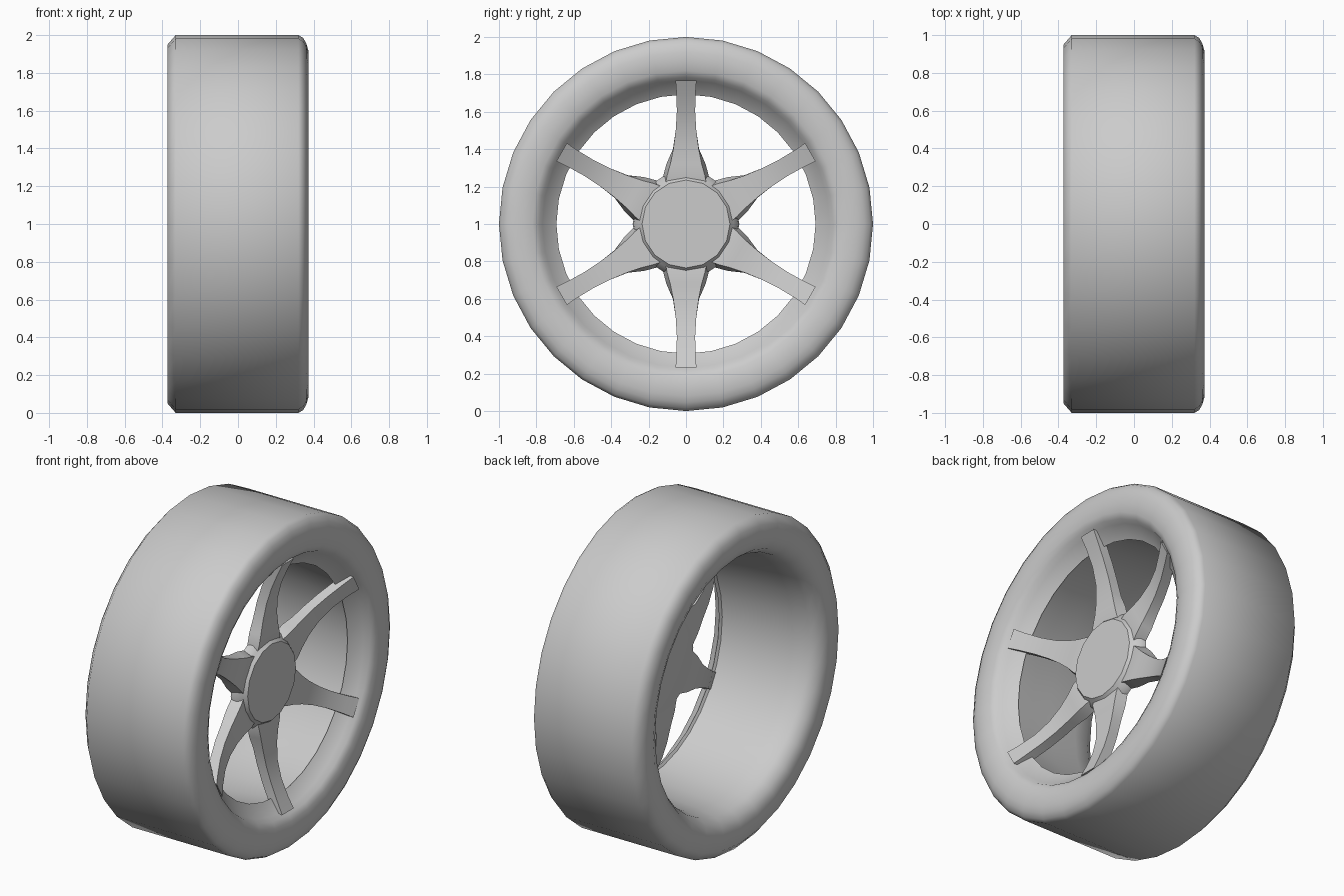
import bpy, bmesh
from math import sin, cos, tau, radians

if "Cube" in bpy.data.objects:
    bpy.data.objects.remove(bpy.data.objects["Cube"])


def finish(bm, name, angle):
    bmesh.ops.recalc_face_normals(bm, faces=bm.faces)
    mesh = bpy.data.meshes.new(name)
    bm.to_mesh(mesh)
    bm.free()
    ob = bpy.data.objects.new(name, mesh)
    ob.location.z = 1
    bpy.context.collection.objects.link(ob)
    bpy.ops.object.select_all(action='DESELECT')
    ob.select_set(True)
    bpy.context.view_layer.objects.active = ob
    bpy.ops.object.shade_smooth_by_angle(angle=radians(angle))
    return ob


def lathe(name, profile, sides, closed, angle):
    """Turn (x, radius) points around the x axis; open profiles get end caps."""
    bm = bmesh.new()
    rings = [[bm.verts.new((x, r * sin(tau * i / sides), r * cos(tau * i / sides)))
              for i in range(sides)] for x, r in profile]
    pairs = list(zip(rings, rings[1:]))
    if closed:
        pairs.append((rings[-1], rings[0]))
    else:
        bm.faces.new(rings[0])
        bm.faces.new(rings[-1])
    for a, b in pairs:
        for i in range(sides):
            j = (i + 1) % sides
            bm.faces.new((a[i], a[j], b[j], b[i]))
    return finish(bm, name, angle)


# Tyre with its inner rim barrel, one closed section
lathe("tyre_and_rim", [
    (-0.33, 1.0), (0.32, 1.0), (0.345, 0.985), (0.362, 0.955), (0.372, 0.92),
    (0.372, 0.87), (0.365, 0.82), (0.347, 0.785), (0.315, 0.768), (0.26, 0.693),
    (0.25, 0.71), (0.14, 0.72), (0.0, 0.735), (-0.2, 0.75), (-0.30, 0.765),
    (-0.35, 0.80), (-0.373, 0.85), (-0.373, 0.95)], 32, True, 50)

# Hub with a flat cap
lathe("hub", [(0.145, 0.25), (0.15, 0.285), (0.18, 0.28), (0.205, 0.255),
              (0.23, 0.235)], 16, False, 40)

# Six dished spokes: radius, half width, front x, back x, back widening
stations = [(0.20, 0.112, 0.205, 0.15, 1.0), (0.255, 0.102, 0.215, 0.15, 1.2),
            (0.32, 0.084, 0.215, 0.15, 1.25), (0.40, 0.068, 0.218, 0.152, 1.03),
            (0.50, 0.055, 0.232, 0.167, 1.0), (0.60, 0.049, 0.261, 0.196, 1.0),
            (0.70, 0.051, 0.305, 0.24, 1.0), (0.768, 0.056, 0.34, 0.275, 1.0)]
for k in range(6):
    bm = bmesh.new()
    c, s = cos(tau * k / 6), sin(tau * k / 6)
    rings = []
    for r, w, front, back, widen in stations:
        wb = w * widen
        section = [(front, w), (front, -w), (back, -wb), (back, wb)]
        rings.append([bm.verts.new((x, r * s + y * c, r * c - y * s)) for x, y in section])
    for a, b in zip(rings, rings[1:]):
        for i in range(4):
            j = (i + 1) % 4
            bm.faces.new((a[i], a[j], b[j], b[i]))
    bm.faces.new(rings[0])
    bm.faces.new(rings[-1])
    finish(bm, f"spoke_{k + 1}", 40)
